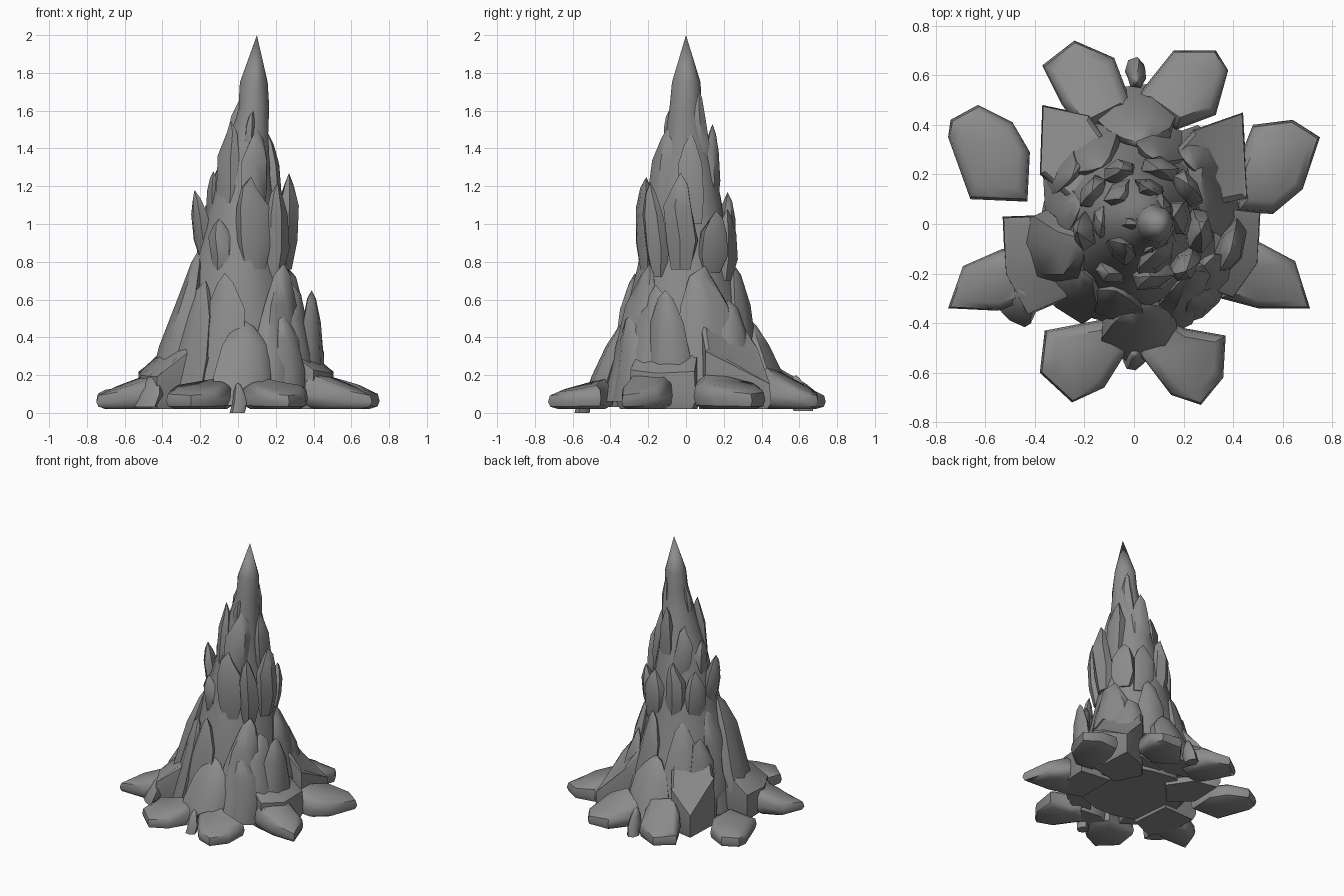
import bpy, bmesh, math, random
from mathutils import Vector

random.seed(7)
cube = bpy.data.objects.get("Cube")
if cube:
    bpy.data.objects.remove(cube)

stone = bpy.data.materials.new("grey stone")
stone.use_nodes = True
GREY = (0.26, 0.26, 0.26, 1)
stone.diffuse_color = GREY
stone.node_tree.nodes["Principled BSDF"].inputs["Base Color"].default_value = GREY

# Scale and height steps for boulders
ROUNDED = ((0.7, 0), (0.94, 0.14), (1, 0.42), (0.95, 0.8), (0.72, 1))
BLOCKY = ((0.9, 0), (1, 0.2), (0.97, 0.95), (0.85, 1))
# Steps along the length and width scale for pointed rocks
SLOPE = ((0, 1.02), (0.35, 0.97), (0.7, 0.72), (0.92, 0.34))
SHARD = ((0, 0.65), (0.3, 1), (0.66, 0.92), (0.88, 0.45))


def loft(name, rings, tip=None, angle=48):
    """Skin a stack of rings, closing the end with a tip or a cap."""
    bm = bmesh.new()
    loops = [[bm.verts.new(p) for p in ring] for ring in rings]
    n = len(loops[0])
    for low, high in zip(loops, loops[1:]):
        for i in range(n):
            j = (i + 1) % n
            bm.faces.new((low[i], low[j], high[j], high[i]))
    bm.faces.new(loops[0][::-1])
    if tip is None:
        bm.faces.new(loops[-1])
    else:
        end = bm.verts.new(tip)
        for i in range(n):
            bm.faces.new((loops[-1][i], loops[-1][(i + 1) % n], end))
    bmesh.ops.recalc_face_normals(bm, faces=bm.faces)
    mesh = bpy.data.meshes.new(name)
    bm.to_mesh(mesh)
    bm.free()
    mesh.materials.append(stone)
    ob = bpy.data.objects.new(name, mesh)
    bpy.context.collection.objects.link(ob)
    bpy.ops.object.select_all(action='DESELECT')
    ob.select_set(True)
    bpy.context.view_layer.objects.active = ob
    bpy.ops.object.shade_smooth_by_angle(angle=math.radians(angle))


def crag(name, base, tip, width, depth=0.55, profile=SLOPE, sides=7):
    """Pointed rock, wide across the slope and thin towards the centre."""
    base, tip = Vector(base), Vector(tip)
    out = Vector((base.x + tip.x, base.y + tip.y, 0)).normalized()
    side = Vector((-out.y, out.x, 0))
    rings = []
    shape = [random.uniform(0.85, 1.15) for _ in range(sides)]
    turn = random.uniform(0, 1)
    for t, s in profile:
        centre = base.lerp(tip, t) + side * width * random.uniform(-0.08, 0.08)
        ring = []
        for i, k in enumerate(shape):
            a = math.tau * i / sides + turn
            r = width / 2 * s * k * random.uniform(0.9, 1.1)
            p = centre + side * r * math.cos(a) + out * r * depth * math.sin(a)
            ring.append(p)
        rings.append(ring)
    loft(name, rings, tip)


def boulder(name, outline, outer, inner, profile=ROUNDED):
    """Flat boulder whose top rises towards the spire."""
    pts = [Vector((x, y, 0)) for x, y in outline]
    mid = sum(pts, Vector()) / len(pts)
    far = max(p.length for p in pts)
    near = min(p.length for p in pts)
    rings = []
    for scale, level in profile:
        ring = []
        for p in pts:
            top = inner + (outer - inner) * (p.length - near) / (far - near)
            q = mid.lerp(p, scale)
            ring.append((q.x, q.y, 0.02 + (top - 0.02) * level))
        rings.append(ring)
    loft(name, rings)


# Main spire
SIDES = 14
levels = [(0.04, 0, 0, 0.37, 0.35), (0.25, -0.01, 0.01, 0.37, 0.36),
          (0.5, 0, -0.01, 0.315, 0.32), (0.77, 0.01, 0, 0.245, 0.255),
          (1, 0.02, 0, 0.195, 0.205), (1.25, 0.03, 0, 0.15, 0.16),
          (1.48, 0.065, 0, 0.1, 0.11), (1.62, 0.08, 0, 0.08, 0.088),
          (1.75, 0.085, 0, 0.072, 0.075)]
core = []
for z, cx, cy, rx, ry in levels:
    ring = []
    for i in range(SIDES):
        a = math.tau * i / SIDES
        k = random.uniform(0.93, 1.07)
        ring.append((cx + rx * k * math.cos(a), cy + ry * k * math.sin(a), z))
    core.append(ring)
loft("main_spire", core, (0.1, 0, 2))

# Boulders round the foot
boulder("foot_right_back", [(-.43, .09), (-.66, .1), (-.75, .35), (-.74, .42),
                            (-.63, .48), (-.49, .41), (-.42, .29)], .12, .15)
boulder("foot_left_back", [(.42, .05), (.56, .04), (.68, .14), (.75, .35),
                           (.64, .42), (.48, .4), (.4, .2)], .12, .2)
boulder("foot_front_right", [(-.1, -.38), (-.36, -.43), (-.38, -.6), (-.25, -.72),
                             (-.12, -.66), (-.02, -.5)], .11, .18)
boulder("foot_front_left", [(.14, -.38), (.2, -.42), (.37, -.45), (.36, -.62), (.27, -.73),
                            (.15, -.69), (.02, -.52)], .11, .18)
boulder("foot_back_right", [(0, .46), (-.08, .67), (-.24, .74), (-.37, .64),
                            (-.29, .48), (-.2, .36)], .11, .26)
boulder("foot_back_left", [(0, .5), (.16, .7), (.33, .7), (.38, .62),
                           (.33, .44), (.17, .38)], .11, .24)
boulder("foot_right_front", [(-.75, -.34), (-.69, -.17), (-.53, -.1), (-.36, -.15),
                             (-.38, -.3), (-.55, -.35)], .11, .22)
boulder("foot_left_front", [(.71, -.34), (.65, -.15), (.5, -.07), (.36, -.15),
                            (.35, -.3), (.5, -.34)], .11, .22)

# Sloping side rocks and small wedges
boulder("slab_right", [(-.53, .03), (-.52, -.2), (-.43, -.37), (-.22, -.28),
                       (-.25, .04)], .2, .45, BLOCKY)
boulder("slab_left", [(.51, .05), (.5, -.16), (.4, -.3), (.25, -.25),
                      (.25, .08)], .22, .42, BLOCKY)
boulder("slab_left_back", [(.44, .45), (.46, .1), (.22, .05), (.12, .25),
                           (.24, .38)], .16, .62, BLOCKY)
boulder("slab_right_back", [(-.37, .48), (-.38, .2), (-.22, .06), (-.05, .25),
                            (-.18, .44)], .2, .62, BLOCKY)
crag("wedge_front", (0, -.55, 0), (0, -.52, .16), .09, 1)
crag("wedge_back", (.01, .62, .01), (.01, .58, .2), .08, 1.3)
crag("wedge_right_front", (-.5, -.32, .03), (-.43, -.28, .22), .2)

# Lower buttresses leaning on the spire
buttresses = [
    ("front", (.02, -.47, .04), (.03, -.32, .49), .32),
    ("front_inner_right", (-.1, -.34, .1), (-.07, -.27, .74), .27),
    ("front_inner_left", (.2, -.32, .06), (.24, -.19, .79), .3),
    ("front_low_left", (.28, -.31, .06), (.25, -.28, .53), .24),
    ("left_front", (.33, -.22, .06), (.29, -.16, .68), .27),
    ("left", (.38, -.11, .08), (.39, -.11, .65), .24),
    ("left_back", (.34, .14, .06), (.25, .1, .78), .34),
    ("left_back_outer", (.32, .28, .06), (.24, .22, .6), .27),
    ("back", (.02, .46, .04), (.02, .33, .5), .38),
    ("back_left", (.15, .32, .06), (.1, .25, .79), .27),
    ("back_right", (-.22, .32, .06), (-.13, .23, .74), .28),
    ("back_right_outer", (-.29, .24, .06), (-.25, .19, .64), .25),
    ("right", (-.31, .06, .06), (-.22, .06, .79), .3),
    ("right_front", (-.4, -.12, .08), (-.21, -.07, .86), .32),
    ("right_front_low", (-.28, -.28, .06), (-.17, -.22, .7), .28)]
for label, base, tip, width in buttresses:
    crag("buttress_" + label, base, tip, width, .5)

# Shards hugging the spire: direction in degrees, foot height, tip, width
shards = [
    ("middle_front", -78, .76, (.07, -.21, 1.25), .19),
    ("middle_front_right", -122, .74, (-.1, -.2, 1.03), .14),
    ("middle_right", 188, .8, (-.23, -.03, 1.18), .15),
    ("middle_right_back", 150, .7, (-.17, .13, 1.1), .17),
    ("middle_back_right", 112, .74, (-.05, .22, 1.17), .16),
    ("middle_back_left", 70, .7, (.1, .22, 1.08), .17),
    ("middle_left_back", 35, .74, (.22, .16, 1.07), .17),
    ("middle_left", -6, .76, (.27, -.03, 1.27), .18),
    ("middle_left_front", -42, .72, (.21, -.19, 1.22), .15),
    ("upper_front", -72, 1.0, (.1, -.1, 1.51), .18),
    ("upper_front_right", -125, 1.0, (-.04, -.08, 1.55), .13),
    ("upper_right", 175, .98, (-.13, 0, 1.28), .13),
    ("upper_back_right", 120, 1.0, (-.06, .1, 1.4), .14),
    ("upper_back", 80, 1.1, (.06, .14, 1.53), .13),
    ("upper_left", 10, 1.0, (.16, .03, 1.48), .15),
    ("peak_right", 185, 1.35, (.02, 0, 1.68), .09),
    ("peak_front", -100, 1.35, (.08, -.09, 1.6), .08),
    ("peak_back", 60, 1.3, (.12, .06, 1.72), .09)]
for label, degrees, low, tip, width in shards:
    a = math.radians(degrees)
    r = 0.215 - 0.21 * (low - 0.75)
    centre = 0.03 + 0.08 * max(0, low - 0.9)
    crag(label + "_shard", (centre + r * math.cos(a), r * math.sin(a), low),
         tip, width, .65, SHARD, 6)
